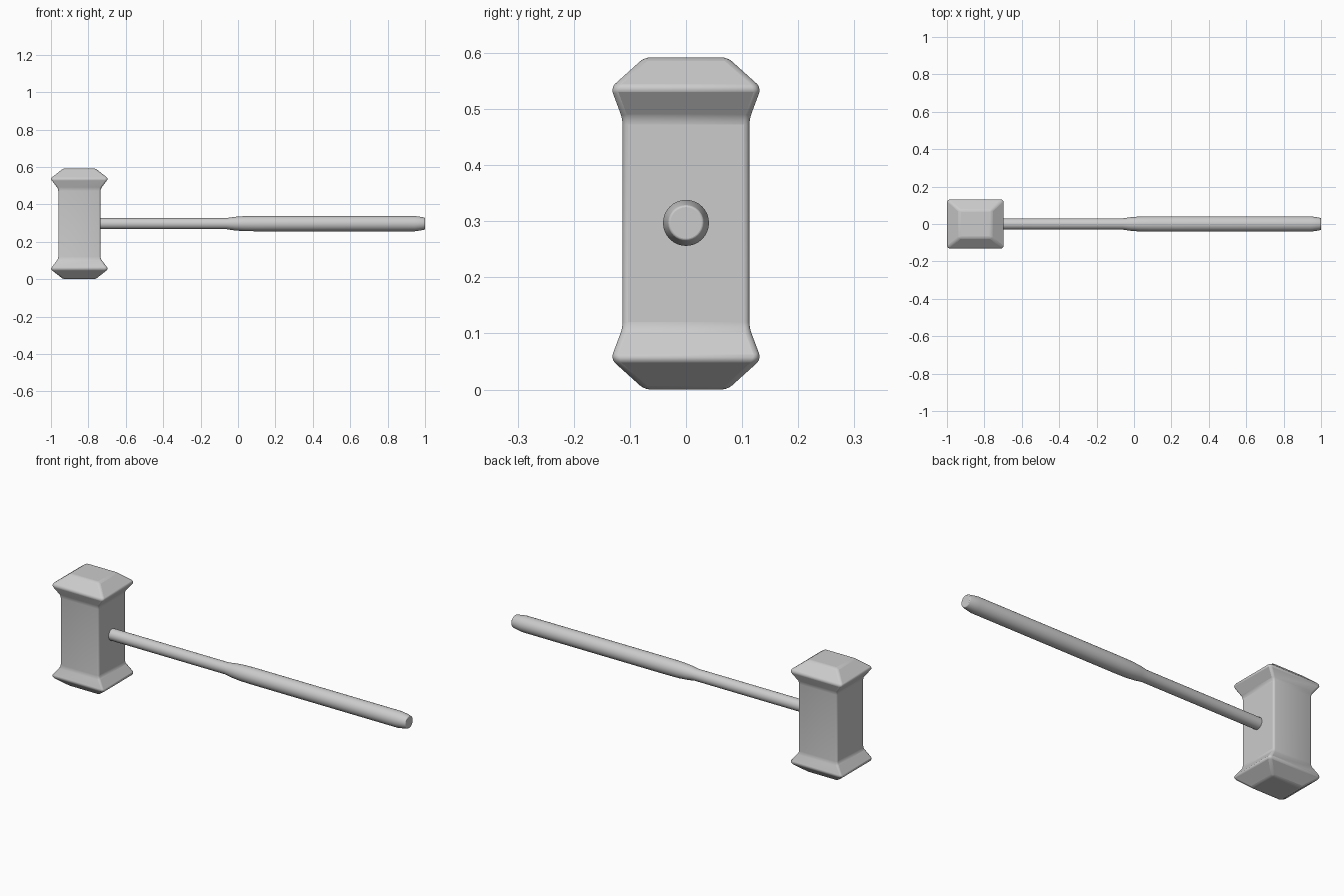
import bpy, bmesh
from math import cos, sin, pi, radians

if "Cube" in bpy.data.objects:
    bpy.data.objects.remove(bpy.data.objects["Cube"])

CX, CZ = -0.848, 0.296


def loft(name, rings):
    """Skin equal-sized rings of points and cap both ends."""
    bm = bmesh.new()
    loops = [[bm.verts.new(p) for p in ring] for ring in rings]
    n = len(loops[0])
    for a, b in zip(loops, loops[1:]):
        for i in range(n):
            j = (i + 1) % n
            bm.faces.new((a[i], a[j], b[j], b[i]))
    bm.faces.new(loops[0][::-1])
    bm.faces.new(loops[-1])
    bmesh.ops.recalc_face_normals(bm, faces=bm.faces)
    mesh = bpy.data.meshes.new(name)
    bm.to_mesh(mesh)
    bm.free()
    obj = bpy.data.objects.new(name, mesh)
    bpy.context.collection.objects.link(obj)
    return obj


def finish(obj, width, angle, smooth):
    bev = obj.modifiers.new("soft_edges", 'BEVEL')
    bev.width = width
    bev.segments = 3
    bev.limit_method = 'ANGLE'
    bev.angle_limit = radians(angle)
    bpy.ops.object.select_all(action='DESELECT')
    obj.select_set(True)
    bpy.context.view_layer.objects.active = obj
    bpy.ops.object.shade_smooth_by_angle(angle=radians(smooth))


# Square head: (half x, half y, height above centre), mirrored downward
half = [(0.113, 0.113, 0.186), (0.155, 0.134, 0.242), (0.086, 0.074, 0.296)]
levels = [(x, y, -z) for x, y, z in reversed(half)] + half
head = loft("hammer_head", [
    [(CX + sx * x, sy * y, CZ + z) for sx, sy in ((-1, -1), (1, -1), (1, 1), (-1, 1))]
    for x, y, z in levels])
finish(head, 0.01, 15, 30)

# Round handle with a thicker grip: (x, radius)
profile = [(-0.76, 0.030), (-0.06, 0.030), (-0.02, 0.036), (0.03, 0.040),
           (0.10, 0.041), (0.945, 0.041), (0.985, 0.035), (1.0, 0.031)]
N = 32
handle = loft("handle", [
    [(x, r * cos(2 * pi * i / N), CZ + 0.001 + r * sin(2 * pi * i / N)) for i in range(N)]
    for x, r in profile])
finish(handle, 0.003, 40, 35)
